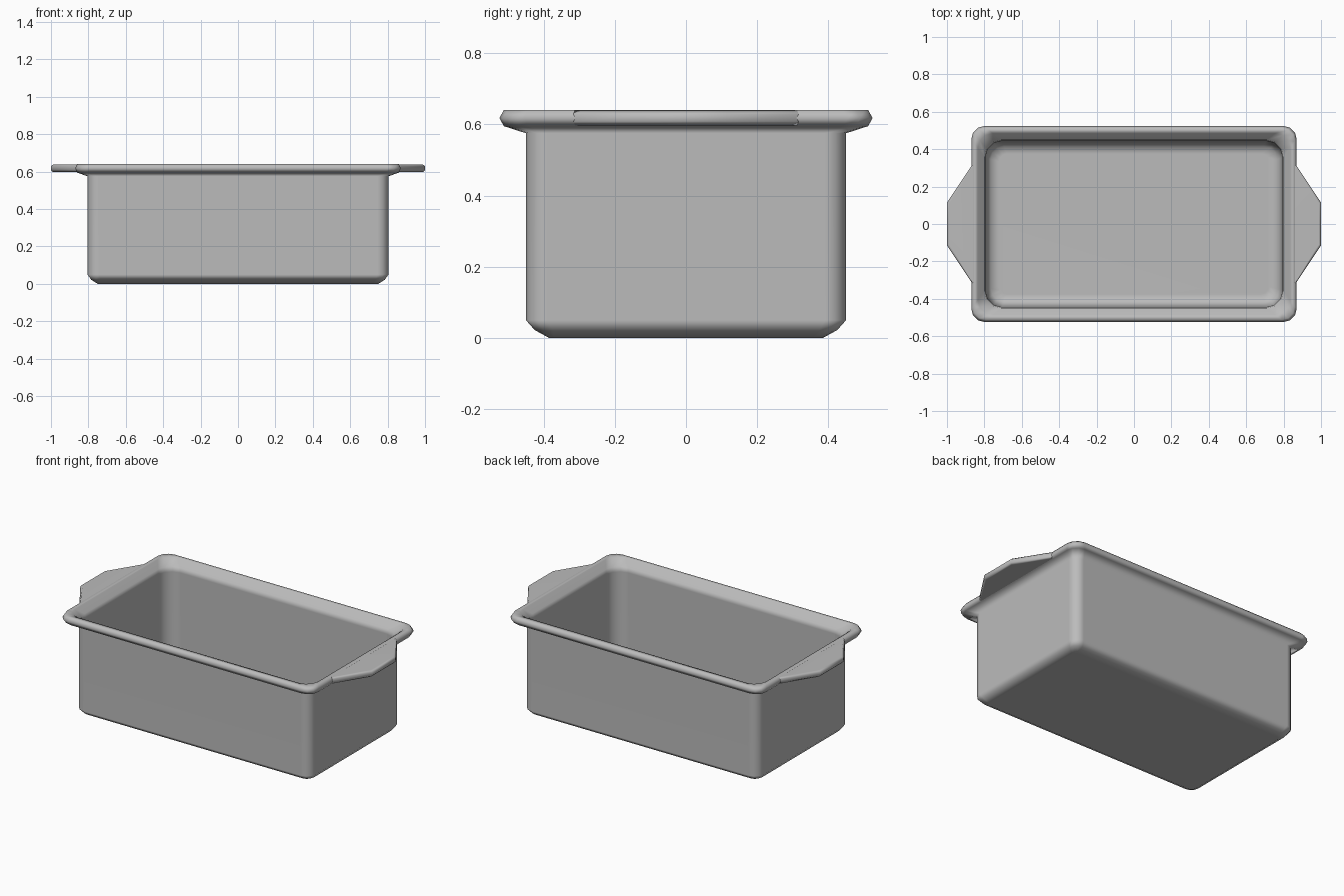
import bpy, bmesh
from math import cos, sin, pi

cube = bpy.data.objects.get("Cube")
if cube:
    bpy.data.objects.remove(cube, do_unlink=True)

metal = bpy.data.materials.new("grey_metal")
metal.use_nodes = True
GREY = (0.5, 0.5, 0.5, 1)
metal.diffuse_color = GREY
metal.node_tree.nodes["Principled BSDF"].inputs["Base Color"].default_value = GREY


def rounded_rect(hx, hy, r, z, steps=3):
    """Ring of points around a rectangle with rounded corners."""
    ring = []
    for k, (sx, sy) in enumerate([(1, 1), (-1, 1), (-1, -1), (1, -1)]):
        for i in range(steps + 1):
            a = pi / 2 * (k + i / steps)
            ring.append((sx * (hx - r) + r * cos(a), sy * (hy - r) + r * sin(a), z))
    return ring


def loft(name, rings):
    """Join rings with quads, cap both ends and shade smoothly."""
    bm = bmesh.new()
    loops = [[bm.verts.new(p) for p in ring] for ring in rings]
    for a, b in zip(loops, loops[1:]):
        for i in range(len(a)):
            j = (i + 1) % len(a)
            bm.faces.new((a[i], a[j], b[j], b[i]))
    bm.faces.new(loops[0][::-1])
    bm.faces.new(loops[-1])
    bmesh.ops.recalc_face_normals(bm, faces=bm.faces[:])
    for f in bm.faces:
        f.smooth = True
    mesh = bpy.data.meshes.new(name)
    bm.to_mesh(mesh)
    bm.free()
    mesh.materials.append(metal)
    obj = bpy.data.objects.new(name, mesh)
    bpy.context.collection.objects.link(obj)
    weighted = obj.modifiers.new("flat_sides", "WEIGHTED_NORMAL")
    weighted.weight = 80
    return obj


# Pan: up the outside, over the rolled rim, down the inside to the floor
PROFILE = [  # half length, half width, corner radius, height
    (0.75, 0.385, 0.03, 0.0),
    (0.785, 0.425, 0.05, 0.022),
    (0.805, 0.45, 0.06, 0.05),
    (0.805, 0.45, 0.06, 0.575),
    (0.86, 0.512, 0.07, 0.595),
    (0.87, 0.524, 0.07, 0.618),
    (0.86, 0.512, 0.07, 0.64),
    (0.835, 0.485, 0.08, 0.64),
    (0.80, 0.45, 0.09, 0.605),
    (0.795, 0.445, 0.09, 0.575),
    (0.795, 0.445, 0.09, 0.08),
    (0.765, 0.415, 0.07, 0.045),
    (0.72, 0.375, 0.04, 0.025),
]
loft("pan", [rounded_rect(*row) for row in PROFILE])


# Handles: flat tapered tabs with softened edges
def tab(side, inset, z):
    tip, root = 1.0 - inset, 0.85
    pts = [(root, -0.34 + inset), (0.87, -0.31 + inset), (tip, -0.115 + inset / 2),
           (tip, 0.115 - inset / 2), (0.87, 0.31 - inset), (root, 0.34 - inset)]
    return [(side * x, y, z) for x, y in pts]


for name, side in (("left_handle", 1), ("right_handle", -1)):
    loft(name, [tab(side, 0.012, 0.597), tab(side, 0.0, 0.608),
                tab(side, 0.0, 0.628), tab(side, 0.012, 0.639)])
